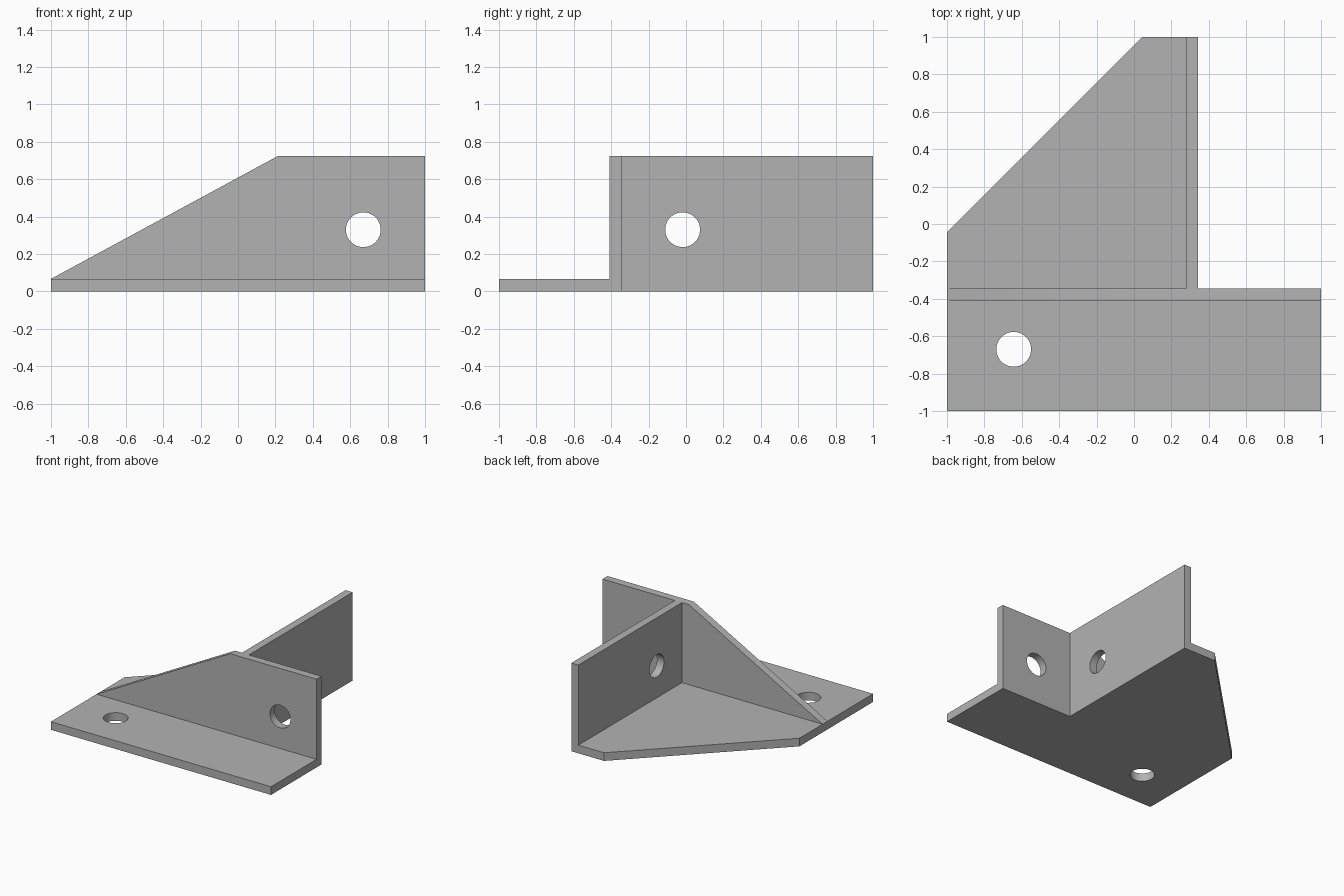
import bpy
import bmesh
import math
from mathutils import Matrix, Vector

if "Cube" in bpy.data.objects:
    bpy.data.objects.remove(bpy.data.objects["Cube"], do_unlink=True)

# Plain grey metal
GREY = (0.45, 0.45, 0.45, 1.0)
metal = bpy.data.materials.new("grey_metal")
metal.use_nodes = True
metal.diffuse_color = GREY
bsdf = next(n for n in metal.node_tree.nodes if n.type == 'BSDF_PRINCIPLED')
bsdf.inputs["Base Color"].default_value = GREY

THICK = 0.067      # base plate thickness
WEB = 0.064        # upright web thickness
TOP = 0.725        # height of the webs
WEB_BACK = -0.345  # rear face of the front web
SIDE = 0.342       # outer face of the side web
HOLE_R = 0.093


def prism(name, outline, low, high, frame):
    """Extrude a 2D outline between two depths, placed by frame."""
    bm = bmesh.new()
    face = bm.faces.new([bm.verts.new((u, v, low)) for u, v in outline])
    grown = bmesh.ops.extrude_face_region(bm, geom=[face])["geom"]
    bmesh.ops.translate(bm, vec=Vector((0, 0, high - low)),
                        verts=[g for g in grown if isinstance(g, bmesh.types.BMVert)])
    bmesh.ops.transform(bm, matrix=frame, verts=bm.verts)
    bmesh.ops.recalc_face_normals(bm, faces=bm.faces)
    mesh = bpy.data.meshes.new(name)
    bm.to_mesh(mesh)
    bm.free()
    mesh.materials.append(metal)
    obj = bpy.data.objects.new(name, mesh)
    bpy.context.collection.objects.link(obj)
    return obj


def drilled_plate(name, outline, hole, thickness, frame):
    """A flat plate with one round bolt hole through it."""
    plate = prism(name, outline, 0, thickness, frame)
    steps = [2 * math.pi * i / 48 for i in range(48)]
    circle = [(hole[0] + HOLE_R * math.cos(a), hole[1] + HOLE_R * math.sin(a)) for a in steps]
    cutter = prism(name + "_cutter", circle, -0.1, thickness + 0.1, frame)
    cutter.hide_render = True
    cut = plate.modifiers.new("bolt_hole", 'BOOLEAN')
    cut.operation = 'DIFFERENCE'
    cut.solver = 'EXACT'
    cut.object = cutter
    bpy.ops.object.select_all(action='DESELECT')
    bpy.context.view_layer.objects.active = plate
    plate.select_set(True)
    bpy.ops.object.modifier_apply(modifier=cut.name)
    bpy.data.objects.remove(cutter, do_unlink=True)
    bpy.ops.object.shade_smooth_by_angle(angle=math.radians(30))


# Base plate: front strip plus a clipped rear wing
drilled_plate("base_plate",
              [(-1, -1), (1, -1), (1, WEB_BACK), (SIDE, WEB_BACK),
               (SIDE, 1), (0.045, 1), (-1, -0.045)],
              (-0.643, -0.67), THICK, Matrix.Identity(4))

# Front web: sloping upright across the width, thickness toward the front
drilled_plate("front_web",
              [(-1, THICK), (1, THICK), (1, TOP), (0.215, TOP)],
              (0.67, 0.33), WEB,
              Matrix.Translation((0, WEB_BACK, 0)) @ Matrix.Rotation(math.pi / 2, 4, 'X'))

# Side web: rectangular upright running to the rear
side_frame = Matrix(((0, 0, 1, SIDE - WEB), (1, 0, 0, 0), (0, 1, 0, 0), (0, 0, 0, 1)))
drilled_plate("side_web",
              [(WEB_BACK, THICK), (1, THICK), (1, TOP), (WEB_BACK, TOP)],
              (-0.018, 0.33), WEB, side_frame)
